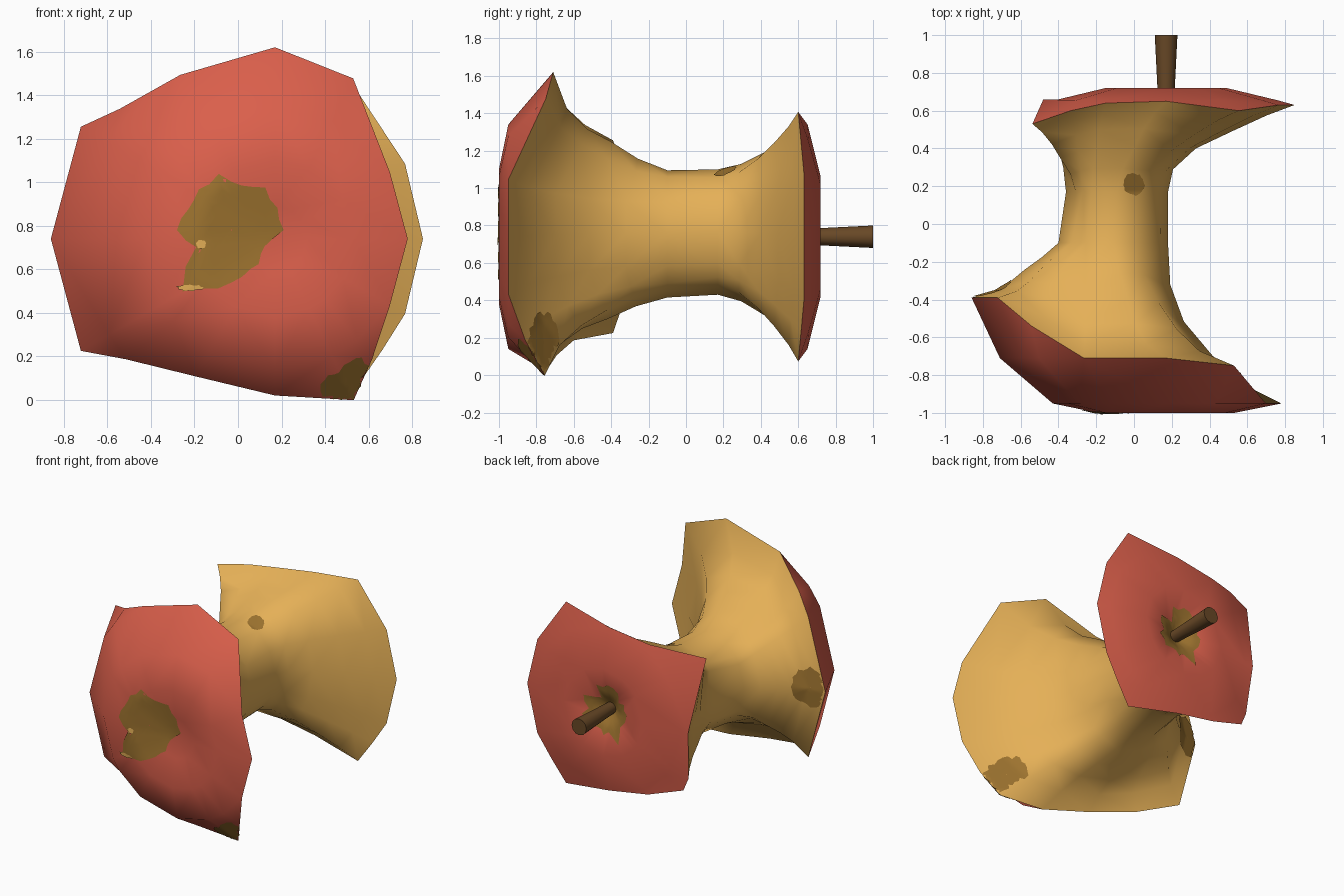
import bpy, bmesh, math, random
from mathutils import Vector
from mathutils.bvhtree import BVHTree

if "Cube" in bpy.data.objects:
    bpy.data.objects.remove(bpy.data.objects["Cube"])

random.seed(4)
CX, CZ = 0.17, 0.74                      # apple axis runs along y


def material(name, rgb):
    m = bpy.data.materials.new(name)
    lin = [((c / 255 + 0.055) / 1.055) ** 2.4 for c in rgb]
    m.diffuse_color = (*lin, 1)
    m.use_nodes = True
    m.node_tree.nodes["Principled BSDF"].inputs["Base Color"].default_value = m.diffuse_color
    return m


RED = material("red_skin", (218, 95, 75))
TAN = material("tan_flesh", (229, 176, 87))
OLIVE = material("olive_bruise", (157, 115, 47))
BROWN = material("brown_stem", (104, 72, 38))


def finish(name, bm, mat, angle):
    mesh = bpy.data.meshes.new(name)
    bm.to_mesh(mesh)
    ob = bpy.data.objects.new(name, mesh)
    bpy.context.collection.objects.link(ob)
    mesh.materials.append(mat)
    bpy.ops.object.select_all(action='DESELECT')
    ob.select_set(True)
    bpy.context.view_layer.objects.active = ob
    bpy.ops.object.shade_smooth_by_angle(angle=math.radians(angle))
    return ob


def loft(name, rings, mat, angle=60):
    """Skin rings ordered by increasing y."""
    bm = bmesh.new()
    vs = [[bm.verts.new(p) for p in ring] for ring in rings]
    n = len(rings[0])
    for a, b in zip(vs, vs[1:]):
        for j in range(n):
            k = (j + 1) % n
            bm.faces.new((a[j], b[j], b[k], a[k]))
    bmesh.ops.remove_doubles(bm, verts=bm.verts, dist=0.001)
    bmesh.ops.triangulate(bm, faces=bm.faces)
    bmesh.ops.dissolve_degenerate(bm, edges=bm.edges, dist=0.0005)
    tree = BVHTree.FromBMesh(bm)
    finish(name, bm, mat, angle)
    return tree


def polar(deg, r, y, cx=CX, cz=CZ, rz=None):
    a = math.radians(deg)
    return Vector((cx + r * math.cos(a), y, cz + (rz or r) * math.sin(a)))


# bitten rims: angle, radius, y
LOW = [(0, .61, -.95), (30, .61, -.95), (64, .82, -.75), (90, .88, -.71), (120, .87, -.71),
       (140, .93, -.54), (150, 1.03, -.39), (180, 1.03, -.39), (210, 1.03, -.39),
       (219, .88, -.60), (240, .73, -.69), (270, .72, -.75), (296, .825, -.755),
       (309, .71, -.86), (330, .61, -.95)]
HIGH = [(0, .68, .63), (30, .69, .63), (60, .77, .60), (90, .60, .65), (120, .64, .64),
        (133, .74, .60), (144, .875, .53), (180, .65, .66), (210, .72, .62),
        (218, .74, .62), (240, .63, .65), (270, .60, .65), (300, .77, .60),
        (314, .71, .615), (330, .69, .63)]
low = [polar(*row) for row in LOW]
high = [polar(*row) for row in HIGH]


def cap_ring(rows, r, y):
    return [polar(*row) if r >= row[1] - 0.02 else polar(row[0], r, y) for row in rows]


# red skin at the blossom end and at the stem end
lower = [cap_ring(LOW, r, y) for r, y in
         [(0, -.95), (.15, -.97), (.36, -1.0), (.60, -.95), (.88, -.71)]] + [low]
upper = [high] + [cap_ring(HIGH, r, y) for r, y in
                  [(.59, .655), (.32, .72), (.12, .67), (0, .60)]]
skin_low = loft("lower_skin", lower, RED)
skin_high = loft("upper_skin", upper, RED)

# eaten core: two waist rings flaring out to the rims, deeper on the right
waist_low = [polar(r[0], .29, -.10, -.11, .755, .34) for r in LOW]
waist_high = [polar(r[0], .27, .17, -.09, .765, .335) for r in HIGH]


def flare(rows, waist, rim, axial, radial, right, left):
    out = []
    for row, w, e in zip(rows, waist, rim):
        c = math.cos(math.radians(row[0]))
        p = w.lerp(e, radial + max(c, 0) * right + max(-c, 0) * left)
        p.y = w.y + (e.y - w.y) * axial
        out.append(p)
    return out


LOW_STEPS = [(.26, .12, -.10, .07), (.49, .29, -.15, .10), (.70, .42, -.03, .13), (.88, .63, .03, .10)]
HIGH_STEPS = [(.26, .12, -.08, 0), (.50, .36, -.14, 0), (.70, .55, -.04, 0), (.88, .78, 0, 0)]
rings = [low] + [flare(LOW, waist_low, low, *s) for s in reversed(LOW_STEPS)] + [waist_low]
rings += [waist_high] + [flare(HIGH, waist_high, high, *s) for s in HIGH_STEPS] + [high]
core = loft("eaten_core", rings, TAN, 75)

# stem, widening to its tip
stem = []
for r, y in [(.04, .56), (.046, .72), (.06, 1.0), (0, 1.0)]:
    stem.append([polar(a, r, y) for a in range(0, 360, 30)])
loft("stem", stem, BROWN, 40)


def bruise(name, trees, centre, view, size_u, size_v, rough, mat=OLIVE, lift=.006, edge=None):
    """Thin ragged plate projected along the view direction onto the surfaces."""
    d = Vector(view).normalized()
    u = d.orthogonal().normalized() if abs(d.z) > .9 else d.cross(Vector((0, 0, 1))).normalized()
    v = u.cross(d)
    edge = edge or [1 + random.uniform(-rough, rough) for _ in range(28)]
    n, layers = len(edge), 7
    bm = bmesh.new()

    def hit(x, y):
        start = Vector(centre) + u * x + v * y - d * 2
        hits = [t.ray_cast(start, d) for t in trees]
        hits = [h for h in hits if h[0] is not None]
        if not hits:
            return None
        return bm.verts.new(min(hits, key=lambda h: h[3])[0] - d * lift)

    grid = []
    for k in range(layers + 1):
        f = max(k / layers, .01)
        grid.append([hit(f * edge[j] * size_u * math.cos(j * math.tau / n),
                         f * edge[j] * size_v * math.sin(j * math.tau / n)) for j in range(n)])
    for a, b in zip(grid, grid[1:]):
        for j in range(n):
            q = [a[j], b[j], b[(j + 1) % n], a[(j + 1) % n]]
            if None in q or max((p.co - q[0].co).length for p in q) > .15:
                continue
            f = bm.faces.new(q)
            f.normal_update()
            if f.normal.dot(d) > 0:
                f.normal_flip()
    bmesh.ops.delete(bm, geom=[p for p in bm.verts if not p.link_faces], context='VERTS')
    finish(name, bm, mat, 60)


# blossom bruise with a tail at lower left, and two flecks of flesh in it
shape = [.24, .235, .25, .21, .265, .24, .22, .25, .18, .36, .275, .22, .20, .17]
ragged = []
for a, b in zip(shape, shape[1:] + shape[:1]):
    ragged += [a, (a + b) / 2 * random.uniform(.92, 1.02)]
bruise("blossom_bruise", [skin_low], (-.03, -1, .78), (0, 1, 0), 1, 1, 0, edge=ragged)
bruise("flesh_fleck", [skin_low], (-.17, -1, .715), (0, 1, 0), .022, .02, .1, TAN, .009)
bruise("flesh_streak", [skin_low], (-.22, -1, .515), (0, 1, 0), .06, .014, .2, TAN, .009)

# bruises at the stem, on the core and at the lower rim
bruise("stem_bruise", [skin_high], (.15, .7, .72), (0, -1, 0), .17, .17, .3)
bruise("core_spot", [core], (0, .21, 1.1), (0, 0, -1), .055, .06, .08)
bruise("side_spot", [core], (-.77, -.34, .76), (.5, -.85, 0), .12, .14, .1)
bruise("rim_spot", [core, skin_low], (.55, -.76, .18), (-1, 0, 0), .08, .15, .1)
bruise("under_spot", [skin_low], (.5, -.78, 0), (0, 0, 1), .12, .12, .1)
